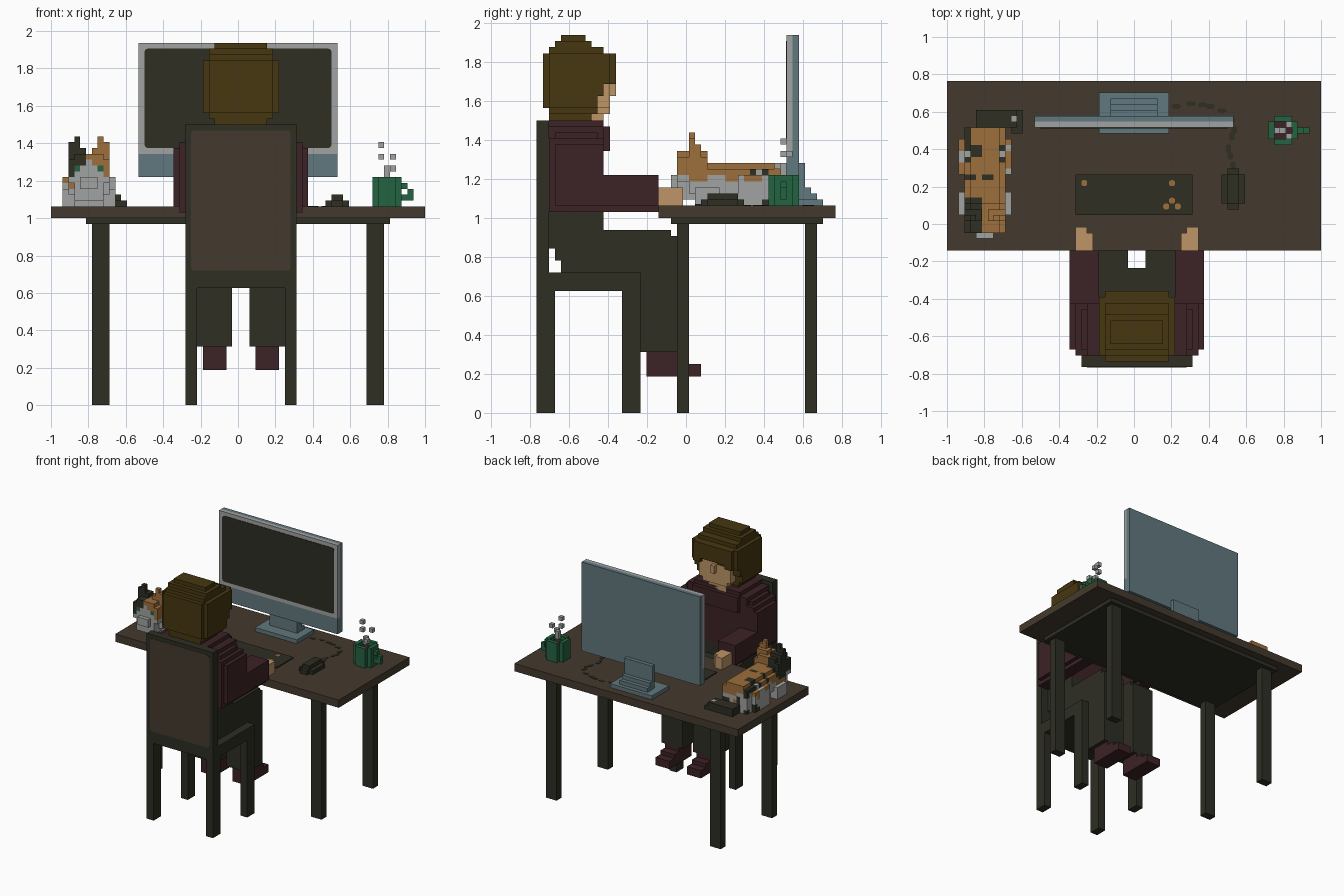
import bpy, bmesh, math
from mathutils import Vector, noise

if "Cube" in bpy.data.objects:
    bpy.data.objects.remove(bpy.data.objects["Cube"])

U = 1 / 32  # one block of the grid


def pos(i, j, k):
    # block grid to model space
    return Vector((i * U, (j - 24.5) * U, k * U))


def material(name, r, g, b):
    m = bpy.data.materials.new(name)
    lin = [(c / 255 / 12.92 if c < 11 else ((c / 255 + 0.055) / 1.055) ** 2.4) for c in (r, g, b)]
    m.diffuse_color = (*lin, 1)
    m.use_nodes = True
    m.node_tree.nodes["Principled BSDF"].inputs["Base Color"].default_value = m.diffuse_color
    return m


WOOD = material("wood brown", 68, 58, 45)
DARK = material("charcoal", 46, 46, 36)
HAIR = material("hair brown", 70, 55, 16)
MAROON = material("maroon", 60, 34, 38)
SKIN = material("skin", 190, 149, 103)
ORANGE = material("orange fur", 157, 111, 59)
GREY = material("light grey", 160, 163, 161)
TEAL = material("slate teal", 97, 120, 126)
GREEN = material("green", 36, 99, 65)


def finish(name, bm, mats):
    bmesh.ops.recalc_face_normals(bm, faces=bm.faces)
    me = bpy.data.meshes.new(name)
    bm.to_mesh(me)
    bm.free()
    for m in mats:
        me.materials.append(m)
    ob = bpy.data.objects.new(name, me)
    bpy.context.collection.objects.link(ob)
    return ob


def boxes(name, mat, items, mirror=None):
    # boxes as (x0, x1, y0, y1, z0, z1) in blocks, mirrored by x -> mirror - x
    items = list(items)
    if mirror is not None:
        items += [(mirror - b[1], mirror - b[0], *b[2:]) for b in items]
    bm = bmesh.new()
    for x0, x1, y0, y1, z0, z1 in items:
        a, b = pos(x0, y0, z0), pos(x1, y1, z1)
        for v in bmesh.ops.create_cube(bm, size=1)["verts"]:
            v.co = Vector([a[n] + (v.co[n] + 0.5) * (b[n] - a[n]) for n in range(3)])
    return finish(name, bm, [mat])


def plate(name, mat, origin, u, v, w, h, thick, r=0.6):
    # thin plate with rounded corners, spanned by the directions u and v
    u, v = Vector(u), Vector(v)
    bm = bmesh.new()
    pts = []
    for q, (cx, cy) in enumerate([(w - r, h - r), (r, h - r), (r, r), (w - r, r)]):
        for s in range(4):
            t = math.pi / 2 * (q + s / 3)
            pts.append((cx + r * math.cos(t), cy + r * math.sin(t)))
    f = bm.faces.new([bm.verts.new(pos(*origin) + (u * x + v * y) * U) for x, y in pts])
    ext = bmesh.ops.extrude_face_region(bm, geom=[f])["geom"]
    n = u.cross(v) * thick
    for e in ext:
        if isinstance(e, bmesh.types.BMVert):
            e.co += n
    return finish(name, bm, [mat])


def voxels(name, cells, mats):
    # outer skin of a set of coloured blocks
    bm = bmesh.new()
    verts = {}
    for c, m in cells.items():
        for ax in range(3):
            for d in (0, 1):
                nb = list(c)
                nb[ax] += 2 * d - 1
                if tuple(nb) in cells:
                    continue
                loop = []
                for p, q in ((0, 0), (1, 0), (1, 1), (0, 1)):
                    co = list(c)
                    co[ax] += d
                    co[(ax + 1) % 3] += p
                    co[(ax + 2) % 3] += q
                    co = tuple(co)
                    if co not in verts:
                        verts[co] = bm.verts.new(pos(*co))
                    loop.append(verts[co])
                f = bm.faces.new(loop if d else loop[::-1])
                f.material_index = m
    return finish(name, bm, mats)


# Desk
boxes("desk_top", WOOD, [(-32, 32, 20, 49, 32, 34)])
boxes("desk_apron", DARK, [(-26, 26, 22, 47, 31, 32)])
boxes("desk_legs", DARK, [(-25, -22, 23, 25, 0, 31), (-25, -22, 44, 46, 0, 31)], 0)

# Chair
boxes("chair_back", DARK, [(-9, 10, 0, 2, 20, 48)])
boxes("chair_seat", DARK, [(-9, 10, 0, 17, 20, 23)])
boxes("chair_legs", DARK, [(-9, -7, 0, 3, 0, 20), (-9, -7, 14, 17, 0, 20)], 1)
plate("chair_back_panel", WOOD, (-8, 0, 23), (1, 0, 0), (0, 0, 1), 17, 24, 0.002)

# Seated person: trousers, shoes, jumper, hands
boxes("hips", DARK, [(-7, 8, 2, 11, 27, 33), (-7, 8, 3, 17, 25, 30), (-7, 8, 4, 17, 23, 30)])
boxes("legs", DARK, [(-7, -1, 16, 22, 23, 30), (-7, -1, 17, 23, 10, 29)], 1)
boxes("shoes", MAROON, [(-6, -2, 18, 23, 6, 10), (-6, -2, 19, 25, 6, 9), (-6, -2, 20, 27, 6, 8)], 1)
boxes("torso", MAROON, [(-8, 9, 2, 11, 33, 47), (-6, 7, 2, 12, 43, 47), (-6, 7, 2, 11, 47, 48)])
boxes("arms", MAROON, [(-11, -6, 3, 11, 34, 44), (-10, -6, 2, 11, 33, 45), (-9, -6, 3, 10, 45, 46),
                       (-11, -6, 11, 20, 34, 39), (-10, -7, 11, 20, 33, 39)], 1)
boxes("hands", SKIN, [(-10, -8, 20, 24, 34, 37), (-8, -7, 20, 23, 34, 37)], 1)

# Head
boxes("neck", SKIN, [(-2, 3, 5, 11, 46, 50)])
boxes("face", SKIN, [(-4, 5, 7, 12, 50, 57), (-3, 4, 7, 12, 49, 50)])
boxes("nose", SKIN, [(0, 1, 12, 13, 52, 54)])
boxes("hair", HAIR, [
    (-4, 5, 4, 8, 61, 62), (-5, 6, 3, 9, 60, 61), (-5, 6, 2, 11, 59, 60),
    (-6, 7, 2, 12, 54, 59), (-5, 6, 1, 13, 55, 59), (-6, 7, 2, 10, 50, 54),
    (-5, 6, 1, 9, 50, 55), (-5, 6, 2, 10, 49, 50), (-4, 5, 2, 9, 48, 49)])
boxes("hair_strands", HAIR, [(-6, -4, 9, 11, 52, 54), (-5, -3, 11, 13, 54, 55)], 1)

# Monitor
boxes("monitor_back", TEAL, [(-17, 17, 42, 43, 39, 62), (-17, 17, 41, 42, 39, 43)])
boxes("monitor_frame", GREY, [(-17, 17, 41, 42, 43, 62)])
plate("screen", DARK, (-16, 41, 44), (1, 0, 0), (0, 0, 1), 32, 17, 0.004)
boxes("monitor_stand", TEAL, [(-6, 6, 40, 47, 34, 35), (-4, 4, 43, 46, 35, 36),
                              (-4, 4, 43, 45, 36, 37), (-4, 4, 43, 44, 37, 41)])

# Keyboard with its small coloured keys
plate("keyboard", DARK, (-10, 26, 34), (1, 0, 0), (0, 1, 0), 20, 7, 0.009, 0.2)
for x, y in ((-9, 31), (6, 31), (6, 28), (5, 27), (7, 27)):
    plate("key", ORANGE, (x, y, 34.29), (1, 0, 0), (0, 1, 0), 1, 1, 0.002, 0.35)

# Mouse and its cable lying on the desk
boxes("mouse", DARK, [(15, 19, 28, 33, 34, 35), (16, 18, 27, 34, 34, 35), (16, 18, 28, 33, 35, 36)])
for x, y in ((17, 34.3), (16.5, 36), (16.2, 37.2), (16.8, 39.3), (17.2, 40.4), (16.8, 42),
             (14.8, 44), (12.8, 44.7), (11.5, 45), (9.5, 45.2), (7, 44.7)):
    wide = y > 43.5
    plate("cable_link", DARK, (x - 0.5, y - 0.5, 34), (1, 0, 0), (0, 1, 0),
          1.5 if wide else 0.9, 0.8 if wide else 1.4, 0.003, 0.35)

# Mug, drink and steam
boxes("mug", GREEN, [(23, 24, 39, 42, 34, 39), (27, 28, 39, 42, 34, 39), (24, 27, 38, 39, 34, 39),
                     (24, 27, 42, 43, 34, 39), (24, 27, 39, 42, 34, 37)])
boxes("mug_handle", GREEN, [(28, 29, 40, 41, 35, 36), (29, 30, 40, 41, 35, 37), (28, 29, 40, 41, 37, 38)])
boxes("drink", MAROON, [(24, 27, 39, 42, 37, 38)])
boxes("steam", GREY, [(x, x + 1, y, y + 1, z, z + 1) for x, y, z in
                      ((24, 40, 44), (24, 40, 42), (26, 41, 42), (25, 40, 40), (26, 39, 40), (25, 40, 39))])

# Cat: a block body with patches, a two-tone face and a curled tail
BLACK_I, ORANGE_I, WHITE_I, GREEN_I = range(4)
cat = {}


def fill(x0, x1, y0, y1, z0, z1, rule):
    for x in range(x0, x1):
        for y in range(y0, y1):
            for z in range(z0, z1):
                cat[x, y, z] = rule(x, y, z) if callable(rule) else rule


def fur(x, y, z):
    n = noise.noise(Vector((x, y, z)) * 0.37 + Vector((3.3, 7.1, 1.7)))
    if z < 38 + n * 3 and not (y > 36 and n > 0.1):
        return WHITE_I
    return BLACK_I if n > 0.12 else ORANGE_I


def face_fur(x, y, z):
    if y < 25 and (abs(x + 26) <= (41 - z) or x == -26 and z < 42):
        return WHITE_I
    return BLACK_I if x < -26 else ORANGE_I


fill(-29, -22, 25, 40, 36, 40, fur)      # trunk
fill(-28, -23, 27, 41, 34, 41, fur)      # back and belly
fill(-30, -21, 33, 39, 34, 39, fur)      # haunches
fill(-29, -22, 32, 41, 34, 40, fur)
fill(-28, -23, 23, 27, 35, 38, WHITE_I)  # chest
fill(-30, -28, 26, 30, 34, 37, fur)      # front legs
fill(-23, -21, 26, 30, 34, 37, fur)
fill(-29, -22, 23, 28, 38, 42, face_fur)  # head
fill(-28, -23, 23, 28, 37, 43, face_fur)
fill(-27, -24, 22, 23, 37, 39, WHITE_I)  # muzzle
for x in (-28, -24):
    cat[x, 23, 40] = GREEN_I             # eyes
for x0, tip, m in ((-29, -28, BLACK_I), (-25, -24, ORANGE_I)):
    fill(x0, x0 + 3, 25, 27, 42, 44, m)  # ears
    fill(tip, tip + 1, 25, 26, 44, 46, m)
    fill(x0 + (m == ORANGE_I), x0 + 2 + (m == ORANGE_I), 25, 26, 44, 45, m)
fill(-27, -20, 41, 44, 34, 36, BLACK_I)  # tail
fill(-21, -19, 40, 44, 34, 35, BLACK_I)
cat[-21, 42, 35] = WHITE_I
voxels("cat", cat, [DARK, ORANGE, GREY, GREEN])
